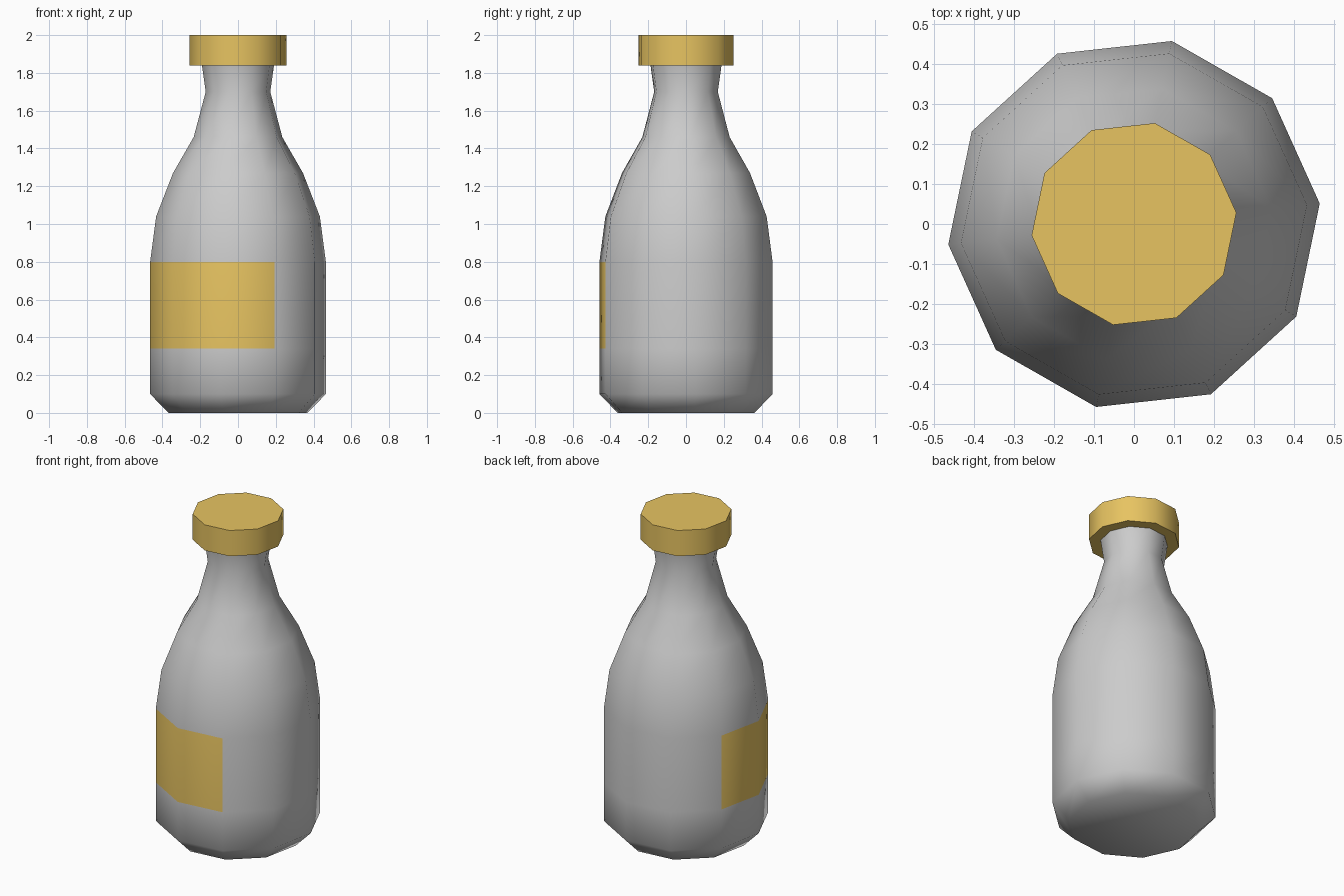
import bpy, bmesh
from math import cos, sin, radians

if "Cube" in bpy.data.objects:
    bpy.data.objects.remove(bpy.data.objects["Cube"])

SIDES = 10
PHASE = 6.3  # rotation of the decagon in degrees

gold = bpy.data.materials.new("gold")
gold.diffuse_color = (0.8, 0.55, 0.12, 1)
gold.use_nodes = True
gold.node_tree.nodes["Principled BSDF"].inputs["Base Color"].default_value = gold.diffuse_color
glass = bpy.data.materials.new("grey")
glass.diffuse_color = (0.8, 0.8, 0.8, 1)
glass.use_nodes = True
glass.node_tree.nodes["Principled BSDF"].inputs["Base Color"].default_value = glass.diffuse_color


def lathe(name, profile, mats, close_bottom=False, close_top=False, paint=None, sharp=180):
    """Revolve (radius, z) points, listed bottom to top, into a ten-sided part."""
    bm = bmesh.new()
    angles = [radians(PHASE + 360 / SIDES * k) for k in range(SIDES)]
    rings = [[bm.verts.new((r * cos(a), r * sin(a), z)) for a in angles] for r, z in profile]
    for i, (lo, hi) in enumerate(zip(rings, rings[1:])):
        for k in range(SIDES):
            n = (k + 1) % SIDES
            f = bm.faces.new((lo[k], lo[n], hi[n], hi[k]))
            if paint and paint(i, k):
                f.material_index = 1
    if close_bottom:
        bm.faces.new(rings[0][::-1])
    if close_top:
        bm.faces.new(rings[-1])
    for f in bm.faces:
        f.smooth = True
    bm.normal_update()
    for e in bm.edges:
        if len(e.link_faces) == 2:
            e.smooth = e.calc_face_angle() < radians(sharp)
    mesh = bpy.data.meshes.new(name)
    bm.to_mesh(mesh)
    bm.free()
    for m in mats:
        mesh.materials.append(m)
    obj = bpy.data.objects.new(name, mesh)
    bpy.context.collection.objects.link(obj)
    return obj


# bottle body; the label is the painted band segment of the wall, flush with it
body = [(0.37, 0), (0.468, 0.1), (0.468, 0.34), (0.468, 0.8), (0.436, 1.04),
        (0.346, 1.27), (0.236, 1.46), (0.172, 1.70), (0.192, 1.84)]
lathe("bottle", body, [glass, gold], close_bottom=True,
      paint=lambda ring, side: ring == 2 and 4 <= side <= 7)

# cap with an overhanging rim around the neck
lathe("cap", [(0.192, 1.84), (0.258, 1.84), (0.258, 2.0)], [gold],
      close_top=True, sharp=45)
